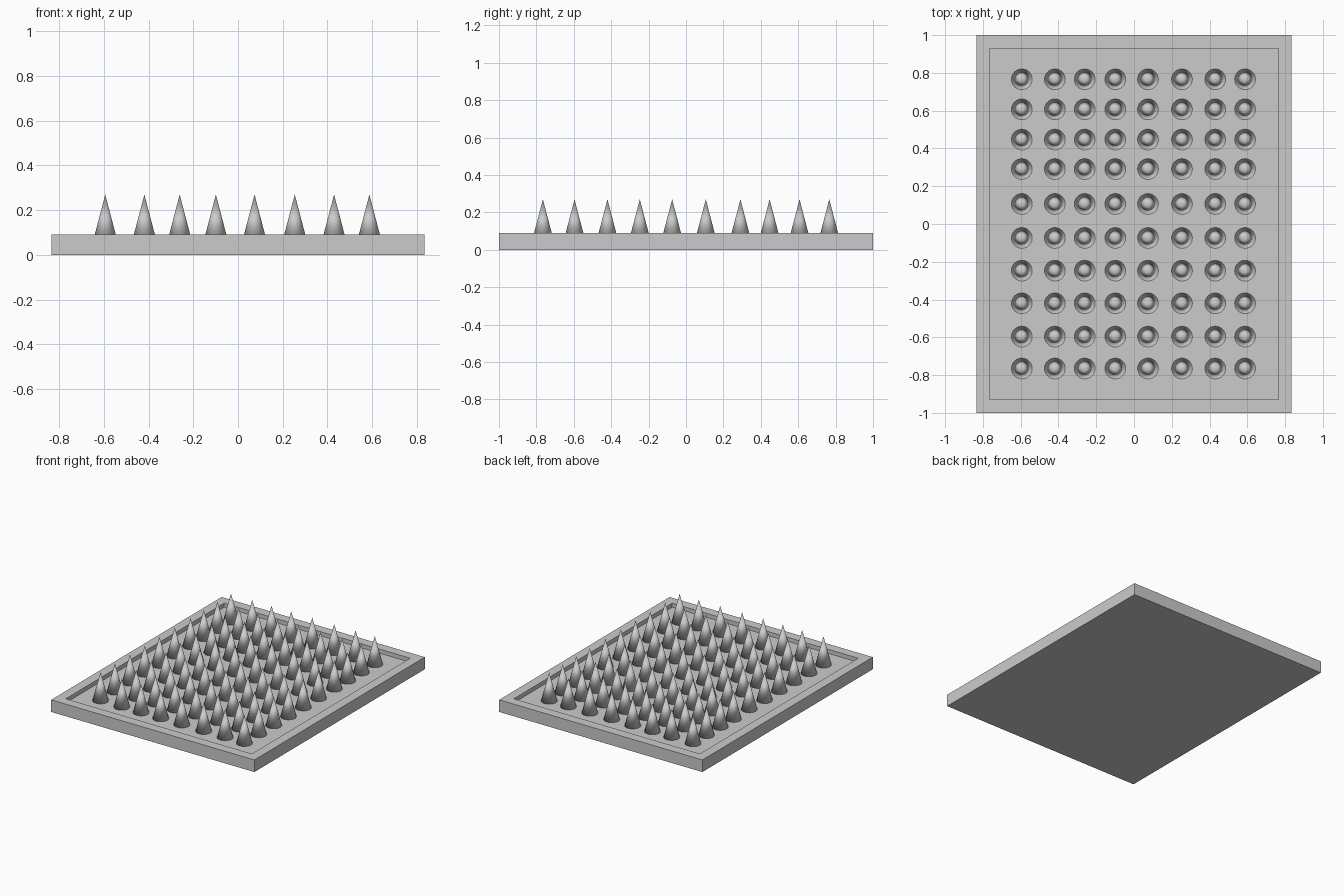
import bpy
import bmesh

cube = bpy.data.objects.get("Cube")
if cube:
    bpy.data.objects.remove(cube, do_unlink=True)

grey = bpy.data.materials.new("plain grey")
grey.use_nodes = True
grey.diffuse_color = (0.6, 0.6, 0.6, 1)
grey.node_tree.nodes["Principled BSDF"].inputs["Base Color"].default_value = (0.6, 0.6, 0.6, 1)

HALF_X, HALF_Y = 0.835, 1.0
RIM_TOP, FLOOR, TIP = 0.09, 0.06, 0.27
RIM_WIDTH = 0.1
SPIKE_RADIUS = 0.055
COLUMNS = [-0.594, -0.419, -0.261, -0.099, 0.074, 0.254, 0.43, 0.588]
ROWS = [-0.765, -0.596, -0.42, -0.247, -0.074, 0.106, 0.291, 0.447, 0.607, 0.766]


def add_object(name, bm):
    mesh = bpy.data.meshes.new(name)
    bm.to_mesh(mesh)
    bm.free()
    mesh.materials.append(grey)
    obj = bpy.data.objects.new(name, mesh)
    bpy.context.collection.objects.link(obj)
    return obj


# Tray: a flat slab with a raised rim around a shallow recess
bm = bmesh.new()
bmesh.ops.create_cube(bm, size=1)
bmesh.ops.scale(bm, vec=(2 * HALF_X, 2 * HALF_Y, RIM_TOP), verts=bm.verts)
bmesh.ops.translate(bm, vec=(0, 0, RIM_TOP / 2), verts=bm.verts)
bm.normal_update()
top = max(bm.faces, key=lambda f: f.normal.z)
bmesh.ops.inset_region(bm, faces=[top], thickness=RIM_WIDTH)
floor = bmesh.ops.extrude_discrete_faces(bm, faces=[top])["faces"][0]
bmesh.ops.translate(bm, vec=(0, 0, FLOOR - RIM_TOP), verts=floor.verts)
bmesh.ops.recalc_face_normals(bm, faces=bm.faces)
add_object("tray", bm)

# Spikes: one smooth cone mesh shared by the whole grid
bm = bmesh.new()
bmesh.ops.create_cone(bm, cap_ends=True, segments=32, radius1=SPIKE_RADIUS,
                      radius2=0, depth=TIP - FLOOR)
bmesh.ops.remove_doubles(bm, verts=bm.verts, dist=0.0001)
bmesh.ops.translate(bm, vec=(0, 0, (TIP - FLOOR) / 2), verts=bm.verts)
for face in bm.faces:
    face.smooth = True
first = add_object("spike", bm)
first.location = (COLUMNS[0], ROWS[0], FLOOR)
for y in ROWS:
    for x in COLUMNS:
        if (x, y) != (COLUMNS[0], ROWS[0]):
            spike = first.copy()
            spike.location = (x, y, FLOOR)
            bpy.context.collection.objects.link(spike)
